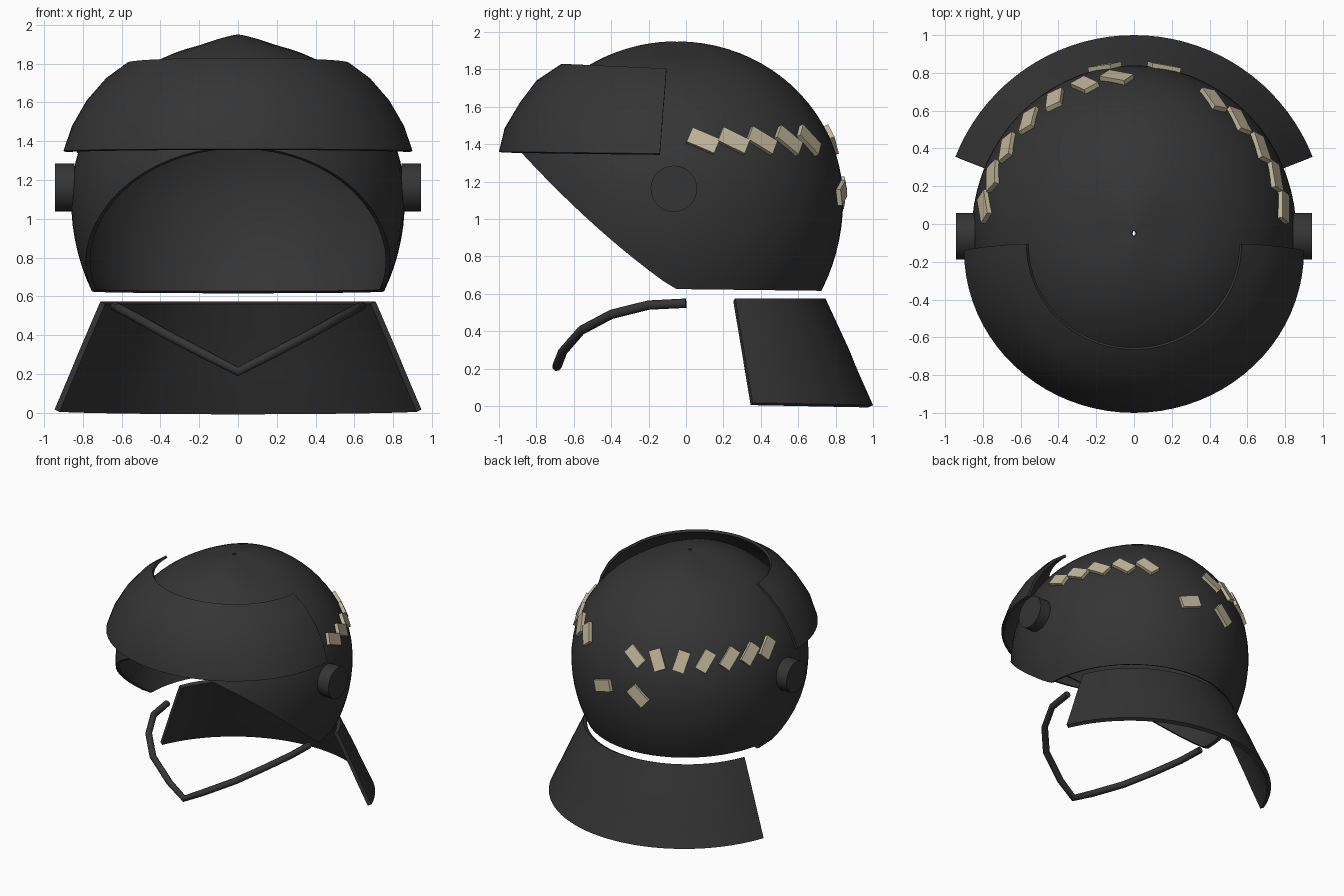
import bpy, math
from math import sin, cos, pi, radians, sqrt
from mathutils import Vector, Matrix

if "Cube" in bpy.data.objects:
    bpy.data.objects.remove(bpy.data.objects["Cube"])


def material(name, rgb):
    m = bpy.data.materials.new(name)
    m.diffuse_color = (*rgb, 1)
    m.use_nodes = True
    m.node_tree.nodes["Principled BSDF"].inputs["Base Color"].default_value = m.diffuse_color
    return m


charcoal = material("charcoal", (0.035, 0.035, 0.035))
beige = material("beige", (0.53, 0.47, 0.32))


def finish(ob, mat, thickness=0, angle=40):
    """Link, thicken inward, smooth with sharp edges kept."""
    ob.data.materials.append(mat)
    bpy.ops.object.select_all(action='DESELECT')
    ob.select_set(True)
    bpy.context.view_layer.objects.active = ob
    if thickness:
        mod = ob.modifiers.new("thickness", 'SOLIDIFY')
        mod.thickness = thickness
        mod.offset = -1
        bpy.ops.object.modifier_apply(modifier=mod.name)
    bpy.ops.object.shade_smooth_by_angle(angle=radians(angle))
    return ob


def mesh_object(name, verts, faces):
    me = bpy.data.meshes.new(name)
    me.from_pydata(verts, [], faces)
    me.update()
    ob = bpy.data.objects.new(name, me)
    bpy.context.collection.objects.link(ob)
    return ob


def grid(name, rows, closed=False):
    """Skin rows of points running from the top down, counter-clockwise."""
    n = len(rows[0])
    verts = [p for r in rows for p in r]
    faces = []
    for i in range(len(rows) - 1):
        for j in range(n if closed else n - 1):
            k = (j + 1) % n
            faces.append((i * n + j, (i + 1) * n + j, (i + 1) * n + k, i * n + k))
    return mesh_object(name, verts, faces)


# Helmet shell: egg-shaped dome trimmed by the face opening
CY, CZ, RX, RY, R_UP, R_DOWN = -0.05, 1.1, 0.86, 0.89, 0.85, 0.98


def dome(a, t):
    x, y = RX * sin(t) * cos(a), RY * sin(t) * sin(a)
    z = CZ + (R_UP if t < pi / 2 else R_DOWN) * cos(t)
    r = math.hypot(x, y)
    z -= 0.035 * min(1, r / 0.2) * cos(a) ** 2 * max(0, (z - 1.3) / 0.65)
    return Vector((x, y + CY, z))


def trim_height(y):
    if y > -0.06:
        return 0.625 - 0.012 * max(0, y)
    s = (-0.06 - y) / 0.82
    return 0.625 + 0.73 * s - 0.16 * s * (1 - s)


def rim_angle(a):
    lo, hi = 0.3, 2.6
    for _ in range(30):
        mid = (lo + hi) / 2
        p = dome(a, mid)
        if p.z > trim_height(p.y):
            lo = mid
        else:
            hi = mid
    return lo


SEG, RINGS = 72, 28
azimuths = [2 * pi * j / SEG for j in range(SEG)]
rims = [rim_angle(a) for a in azimuths]
rows = [[dome(a, 0.015 + (rim - 0.015) * i / RINGS) for a, rim in zip(azimuths, rims)]
        for i in range(RINGS + 1)]
finish(grid("helmet_shell", rows, closed=True), charcoal, 0.025)

# Raised visor: bulged half band; x radius, y radius, centre y, side z, front z
visor_profile = [(0.57, 0.56, -0.105, 1.805, 1.83), (0.68, 0.69, -0.11, 1.725, 1.74),
                 (0.78, 0.77, -0.12, 1.61, 1.62), (0.855, 0.84, -0.13, 1.48, 1.485),
                 (0.90, 0.86, -0.14, 1.35, 1.36)]
rows = []
for rx, ry, cy, z0, z1 in visor_profile:
    row = []
    for j in range(41):
        a = pi + pi * j / 40
        row.append((rx * cos(a), cy + ry * sin(a), z0 + (z1 - z0) * -sin(a)))
    rows.append(row)
finish(grid("visor", rows), charcoal, 0.02)

# Neck guard: flared cone segment behind the neck
rows = []
for i in range(7):
    s = i / 6
    r = 0.762 + 0.254 * s
    row = []
    for j in range(37):
        a = radians(21.5 + 137 * j / 36)
        row.append((r * cos(a), -0.016 + r * sin(a), 0.575 - 0.55 * s - 0.02 * sin(a) * (s > 0.5) * s))
    rows.append(row)
finish(grid("neck_guard", rows), charcoal, 0.03)

# Ear discs on both sides
for side, label in ((-1, "left"), (1, "right")):
    bpy.ops.mesh.primitive_cylinder_add(vertices=32, radius=0.124, depth=0.10,
                                        location=(side * 0.892, -0.065, 1.162),
                                        rotation=(0, pi / 2, 0))
    disc = bpy.context.object
    disc.name = label + "_ear_disc"
    finish(disc, charcoal)

# Chin strap: mirrored round cord meeting at the front
half = [(0.635, 0.0, 0.55), (0.615, -0.2, 0.54), (0.52, -0.4, 0.49),
        (0.37, -0.56, 0.405), (0.15, -0.66, 0.29)]
path = half + [(0, -0.69, 0.212)] + [(-x, y, z) for x, y, z in reversed(half)]
curve = bpy.data.curves.new("strap_path", 'CURVE')
curve.dimensions = '3D'
curve.bevel_depth = 0.025
curve.bevel_resolution = 2
curve.use_fill_caps = True
spline = curve.splines.new('POLY')
spline.points.add(len(path) - 1)
for pt, co in zip(spline.points, path):
    pt.co = (*co, 1)
strap = bpy.data.objects.new("chin_strap", curve)
bpy.context.collection.objects.link(strap)
bpy.ops.object.select_all(action='DESELECT')
strap.select_set(True)
bpy.context.view_layer.objects.active = strap
bpy.ops.object.convert(target='MESH')
finish(bpy.context.object, charcoal, angle=50)

# Tilted reflective plates around the back: x, y, height, tilt in degrees
plates = [(0.785, 0.09, 1.42, -25), (0.74, 0.25, 1.42, -28), (0.665, 0.40, 1.42, -33),
          (0.555, 0.545, 1.42, -40), (0.42, 0.655, 1.42, -46),
          (-0.78, 0.09, 1.42, 42), (-0.74, 0.25, 1.42, 44), (-0.665, 0.40, 1.42, 48),
          (-0.555, 0.545, 1.42, 56), (-0.42, 0.66, 1.42, 72), (-0.26, 0.735, 1.42, -68),
          (-0.09, 0.77, 1.42, -38),
          (0.16, 0.835, 1.14, 18), (-0.155, 0.835, 1.14, -42)]
for i, (x, y, z, tilt) in enumerate(plates):
    a = math.atan2((y - CY) / RY, x / RX)
    p = dome(a, math.acos((z - CZ) / R_UP))
    n = Vector((p.x / RX ** 2, (p.y - CY) / RY ** 2, (z - CZ) / R_UP ** 2)).normalized()
    right = Vector((0, 0, 1)).cross(n).normalized()
    up = n.cross(right)
    basis = Matrix((right, up, n)).transposed().to_4x4()
    bpy.ops.mesh.primitive_cube_add(size=1)
    plate = bpy.context.object
    plate.name = f"reflective_plate_{i + 1}"
    plate.data.transform(Matrix.Translation(p + n * 0.008) @ basis
                         @ Matrix.Rotation(radians(tilt), 4, 'Z')
                         @ Matrix.Diagonal((0.16, 0.09, 0.026, 1)))
    plate.data.materials.append(beige)
